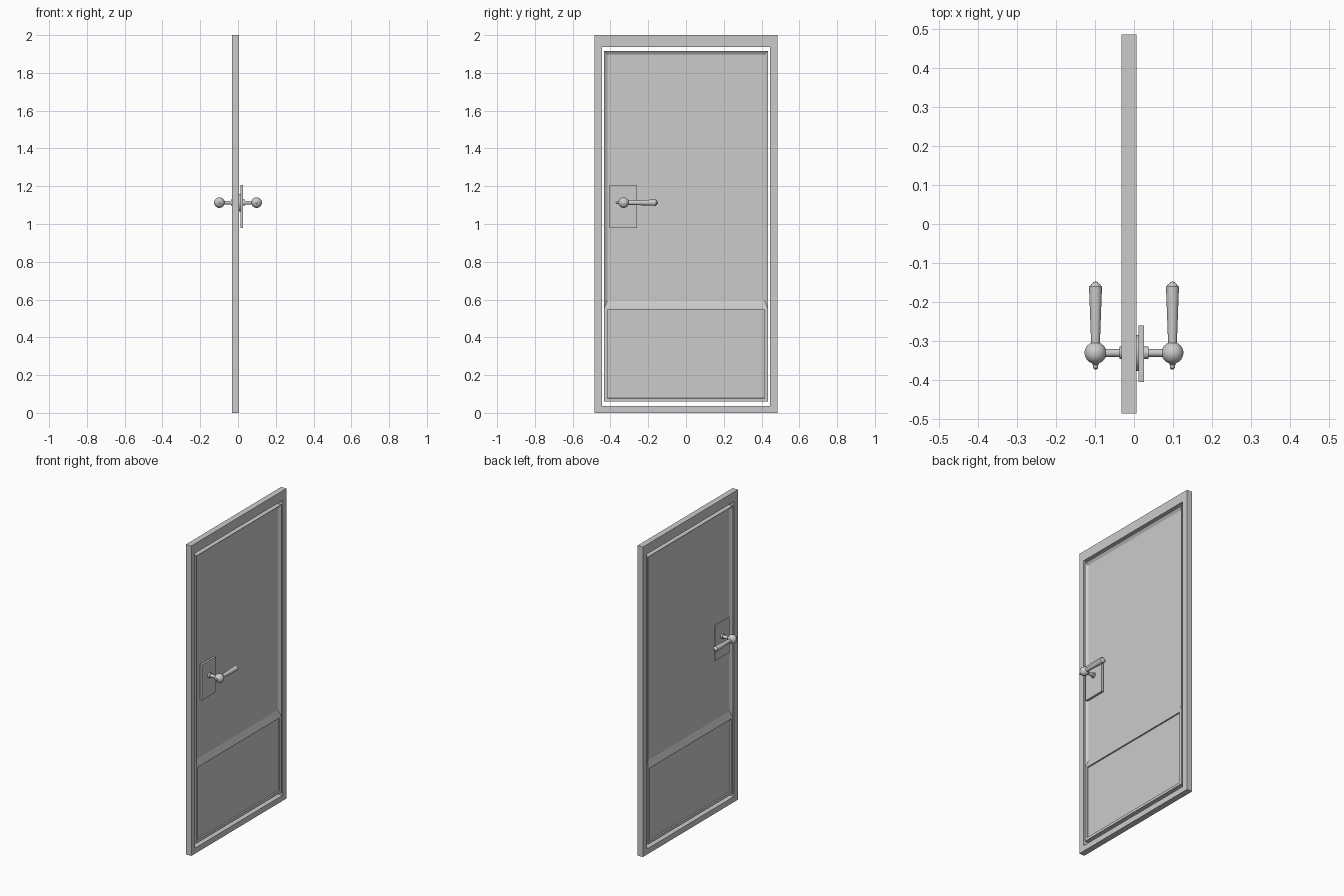
import bpy, bmesh, math
from mathutils import Vector, Matrix

if "Cube" in bpy.data.objects:
    bpy.data.objects.remove(bpy.data.objects["Cube"])

XB, XF = -0.032, 0.006           # back and front planes of the door
HY, HZ = -0.33, 1.113            # handle centre


def finish(bm, name, smooth=False):
    bmesh.ops.recalc_face_normals(bm, faces=bm.faces[:])
    me = bpy.data.meshes.new(name)
    bm.to_mesh(me)
    bm.free()
    ob = bpy.data.objects.new(name, me)
    bpy.context.collection.objects.link(ob)
    if smooth:
        bpy.ops.object.select_all(action='DESELECT')
        ob.select_set(True)
        bpy.context.view_layer.objects.active = ob
        bpy.ops.object.shade_smooth_by_angle(angle=math.radians(35))
    return ob


def add_box(bm, lo, hi):
    lo, hi = Vector(lo), Vector(hi)
    m = Matrix.Translation((lo + hi) / 2) @ Matrix.Diagonal((*(hi - lo), 1))
    return bmesh.ops.create_cube(bm, size=1, matrix=m)["verts"]


def lathe(name, profile, origin, axis, segments=24):
    """Revolve (distance along axis, radius) points around an axis."""
    bm = bmesh.new()
    vs = [bm.verts.new((r, 0, d)) for d, r in profile]
    es = [bm.edges.new(p) for p in zip(vs, vs[1:])]
    bmesh.ops.spin(bm, geom=vs + es, cent=(0, 0, 0), axis=(0, 0, 1),
                   angle=2 * math.pi, steps=segments)
    bmesh.ops.remove_doubles(bm, verts=bm.verts[:], dist=1e-5)
    rot = Vector((0, 0, 1)).rotation_difference(Vector(axis)).to_matrix().to_4x4()
    bm.transform(Matrix.Translation(origin) @ rot)
    return finish(bm, name, True)


# Outer frame: closed loop of square section, see-through gap inside
bm = bmesh.new()
outer = [(-0.485, 0), (0.485, 0), (0.485, 2), (-0.485, 2)]
inner = [(-0.445, 0.036), (0.445, 0.036), (0.445, 1.938), (-0.445, 1.938)]
loops = [[bm.verts.new((x, y, z)) for y, z in ring]
         for ring, x in ((outer, XF), (inner, XF), (inner, XB), (outer, XB))]
for k in range(4):
    a, b = loops[k], loops[(k + 1) % 4]
    for i in range(4):
        j = (i + 1) % 4
        bm.faces.new((a[i], a[j], b[j], b[i]))
finish(bm, "door_frame")

# Door leaf: tall bevelled recess above, shallow recessed panel below
bm = bmesh.new()
W, RAIL = 0.433, 0.553
add_box(bm, (XB, -W, 0.06), (XF, W, RAIL))
add_box(bm, (XB, -W, RAIL), (XF, W, 1.916))
shared = [f for f in bm.faces if abs(f.normal.z) > 0.9
          and abs(f.calc_center_median().z - RAIL) < 1e-4]
bmesh.ops.delete(bm, geom=shared, context='FACES')
bmesh.ops.remove_doubles(bm, verts=bm.verts[:], dist=1e-5)
bm.normal_update()
sides = [f for f in bm.faces if abs(f.normal.x) > 0.9]
for f in sides:
    if f.calc_center_median().z > RAIL:
        bmesh.ops.inset_individual(bm, faces=[f], thickness=0.025, depth=-0.012)
        for v in f.verts:
            if v.co.z < 0.7:
                v.co.z = 0.595
    else:
        bmesh.ops.inset_individual(bm, faces=[f], thickness=0.024, depth=0)
        for v in f.verts:
            if v.co.z > 0.4:
                v.co.z = 0.546
        bmesh.ops.inset_individual(bm, faces=[f], thickness=0.002, depth=-0.008)
finish(bm, "door_leaf")

# Handle set, repeated on both faces
R = 0.028
ball = [(-R * math.cos(math.pi * i / 16), R * math.sin(math.pi * i / 16))
        for i in range(17)]
for s, side in ((1, "front"), (-1, "back")):
    # Flat backing plate
    bm = bmesh.new()
    xs = sorted((s * 0.012, s * 0.026))
    add_box(bm, (xs[0], -0.405, 0.978), (xs[1], -0.26, 1.207))
    finish(bm, side + "_plate")
    # Disc behind the plate, collar and spindle
    lathe(side + "_disc", [(0, 0), (0, 0.046), (0.012, 0.046), (0.012, 0)],
          (0, HY, HZ), (s, 0, 0), 32)
    lathe(side + "_spindle",
          [(0.02, 0), (0.02, 0.016), (0.037, 0.016), (0.037, 0.01),
           (0.085, 0.01), (0.085, 0)], (0, HY, HZ), (s, 0, 0))
    # Ball and tapered lever with end caps
    hub = (s * 0.0985, HY, HZ)
    lathe(side + "_ball", ball, hub, (0, 1, 0), 32)
    lathe(side + "_lever",
          [(0.015, 0), (0.015, 0.0115), (0.04, 0.0118), (0.166, 0.0165),
           (0.170, 0.0165), (0.172, 0.014), (0.176, 0.011), (0.178, 0.008),
           (0.181, 0.006), (0.183, 0)], hub, (0, 1, 0))
    lathe(side + "_tail_nub",
          [(0.02, 0), (0.02, 0.008), (0.03, 0.008), (0.031, 0.006),
           (0.039, 0.006), (0.042, 0.003), (0.043, 0)], hub, (0, -1, 0))
